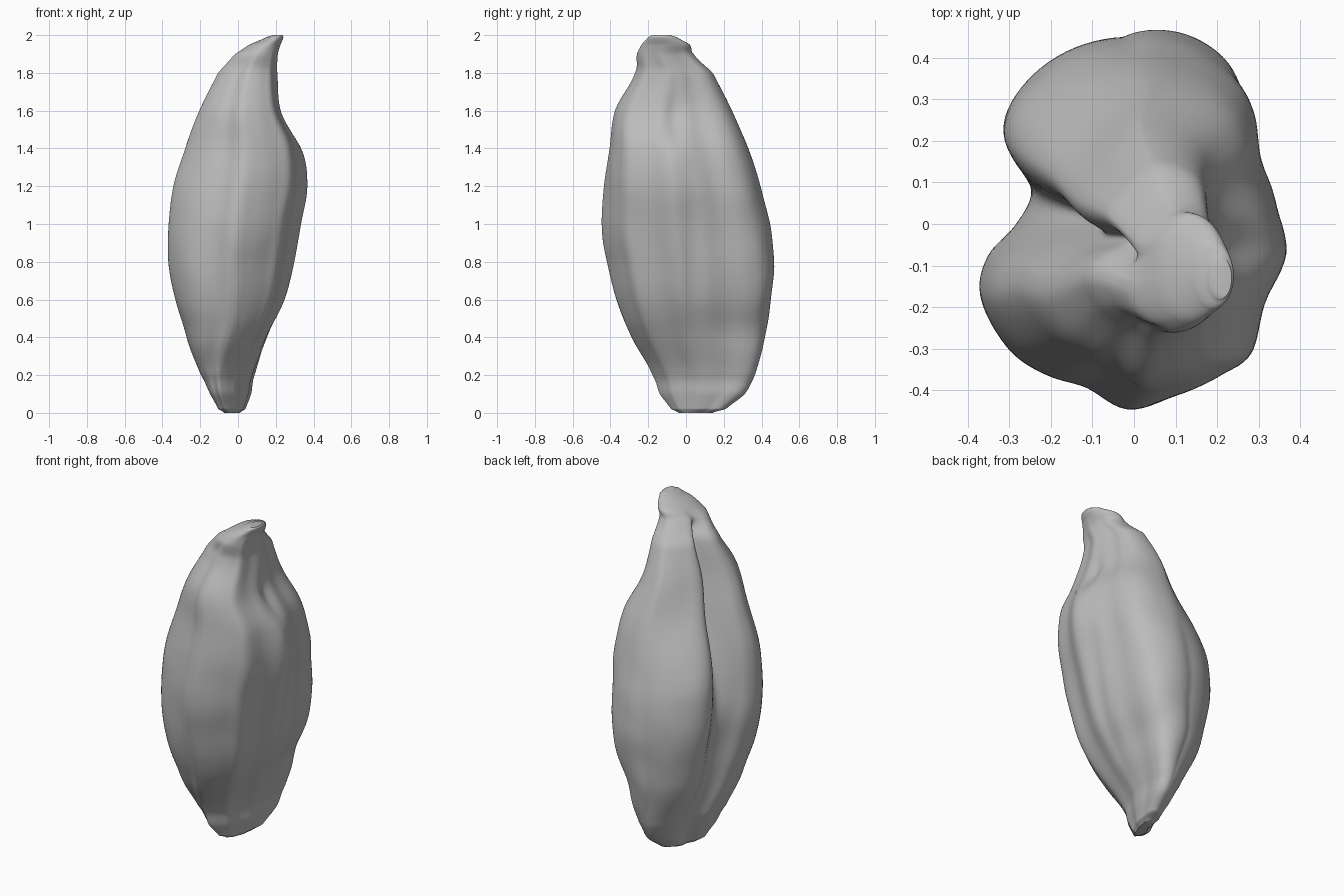
import bpy
import bmesh
import math
from mathutils import Vector, noise

cube = bpy.data.objects.get("Cube")
if cube:
    bpy.data.objects.remove(cube, do_unlink=True)

RINGS = 110
STEPS = 6

# Body extents by height: z, x min, x max, y min, y max
EXTENTS = [
    (0, -.07, .01, -.04, .14),
    (.02, -.1, .04, -.08, .21),
    (.1, -.14, .07, -.14, .31),
    (.2, -.18, .085, -.18, .36),
    (.4, -.25, .155, -.29, .4),
    (.6, -.31, .25, -.37, .43),
    (.8, -.355, .3, -.42, .447),
    (1, -.365, .335, -.45, .432),
    (1.2, -.345, .365, -.437, .387),
    (1.4, -.285, .335, -.405, .325),
    (1.6, -.21, .235, -.375, .24),
    (1.8, -.11, .205, -.27, .14),
    (1.9, -.02, .21, -.26, .04),
    (1.95, .06, .225, -.235, .02),
    (1.99, .15, .24, -.2, -.05),
    (2, .18, .235, -.18, -.08),
]

# Two-lobed cross-section of the husk, counter-clockwise from the back
SECTION = [
    (0, .455), (-.15, .42), (-.27, .33), (-.31, .23), (-.27, .13),
    (-.25, .06), (-.29, -.02), (-.35, -.09), (-.365, -.18), (-.3, -.3),
    (-.2, -.37), (-.1, -.4), (0, -.45), (.1, -.42), (.2, -.365),
    (.27, -.31), (.305, -.18), (.365, -.05), (.34, .07), (.29, .18),
    (.27, .29), (.22, .37), (.12, .43),
]


def spline(a, b, c, d, t):
    """Catmull-Rom blend between b and c."""
    return [q + t * (r - p) / 2 + t * t * (p - 2.5 * q + 2 * r - s / 2)
            + t ** 3 * (3 * (q - r) + s - p) / 2
            for p, q, r, s in zip(a, b, c, d)]


def smooth_section():
    n = len(SECTION)
    points = []
    for i in range(n):
        corners = [SECTION[(i + k) % n] for k in (-1, 0, 1, 2)]
        points += [spline(*corners, s / STEPS) for s in range(STEPS)]
    return [(x / .365, y / .453) for x, y in points]


def extents_at(z):
    last = len(EXTENTS) - 1
    i = max(k for k in range(last) if EXTENTS[k][0] <= z)
    a, b, c, d = (EXTENTS[min(max(i + k, 0), last)] for k in (-1, 0, 1, 2))
    t = (z - b[0]) / (c[0] - b[0])
    return spline(a, b, c, d, t)[1:]


def bell(value, centre, width):
    return math.exp(-((value - centre) / width) ** 2)


def ramp(value, start, end):
    t = min(1, max(0, (value - start) / (end - start)))
    return t * t * (3 - 2 * t)


def corner_fullness(u, v, z):
    """How far each corner of the section swells or slims at a height."""
    foot = ramp(z, .05, .35)
    upper = ramp(z, 1, 1.6)
    if u > 0 and v > 0:
        return foot * (.17 - .11 * ramp(z, .6, 1.3))
    if u < 0 and v < 0:
        return foot * (.12 - .14 * ramp(z, .5, 1.1)) - .03 * upper
    return -.22 * upper if v > 0 else .1 * upper


def husk_point(u, v, z):
    x0, x1, y0, y1 = extents_at(z)
    tip = ramp(z, 1.82, 1.97)
    diagonal = abs(2 * u * v) / (u * u + v * v)
    scale = 1 + diagonal * corner_fullness(u, v, z)
    # Seam between the two lobes deepens towards the tip
    if u < 0:
        u += .3 * ramp(z, .7, 1.5) * (1 - tip) * bell(v, .13, .14)
    # Tip closes to a plain round knob
    scale += tip * (1 / math.hypot(u, v) - scale)
    u, v = u * scale, v * scale
    # Foot is a narrow ridge turned towards the diagonal
    half = (x1 - x0) / 2
    lean = .6 * (1 - ramp(z, .05, .5))
    x = (x0 + x1) / 2 + half * (u * math.sqrt(1 - lean * lean) + v * lean)
    y = (y0 + y1) / 2 + v * (y1 - y0) / 2
    # Hollow below the hooked tip and shallow channel down the flat side
    if u > 0:
        x -= .03 * bell(z, 1.55, .12) * bell(y, -.07, .06)
        x -= .012 * bell(y, .04, .05) * bell(z, .8, .5)
    # Gentle wrinkles
    bump = noise.noise(Vector((x * 7, y * 7, z * 5)))
    wrinkle = 1 + .012 * bump * math.sin(math.pi * z / 2)
    return x * wrinkle, y * wrinkle, z


# Husk body, lofted with rings packed closer at both ends
section = smooth_section()
bm = bmesh.new()
rings = []
for i in range(RINGS + 1):
    height = 1 - math.cos(math.pi * i / RINGS)
    rings.append([bm.verts.new(husk_point(u, v, height)) for u, v in section])
for low, high in zip(rings, rings[1:]):
    for j in range(len(section)):
        k = (j + 1) % len(section)
        bm.faces.new((low[j], low[k], high[k], high[j]))
bm.faces.new(rings[0])
bm.faces.new(rings[-1])
bmesh.ops.recalc_face_normals(bm, faces=bm.faces)

mesh = bpy.data.meshes.new("seed_husk")
bm.to_mesh(mesh)
bm.free()
husk = bpy.data.objects.new("seed_husk", mesh)
bpy.context.collection.objects.link(husk)

# Plain grey surface
grey = bpy.data.materials.new("husk_grey")
grey.use_nodes = True
colour = (.5, .5, .5, 1)
grey.diffuse_color = colour
grey.node_tree.nodes["Principled BSDF"].inputs["Base Color"].default_value = colour
mesh.materials.append(grey)

bpy.ops.object.select_all(action="DESELECT")
husk.select_set(True)
bpy.context.view_layer.objects.active = husk
bpy.ops.object.shade_smooth_by_angle(angle=math.radians(50))
